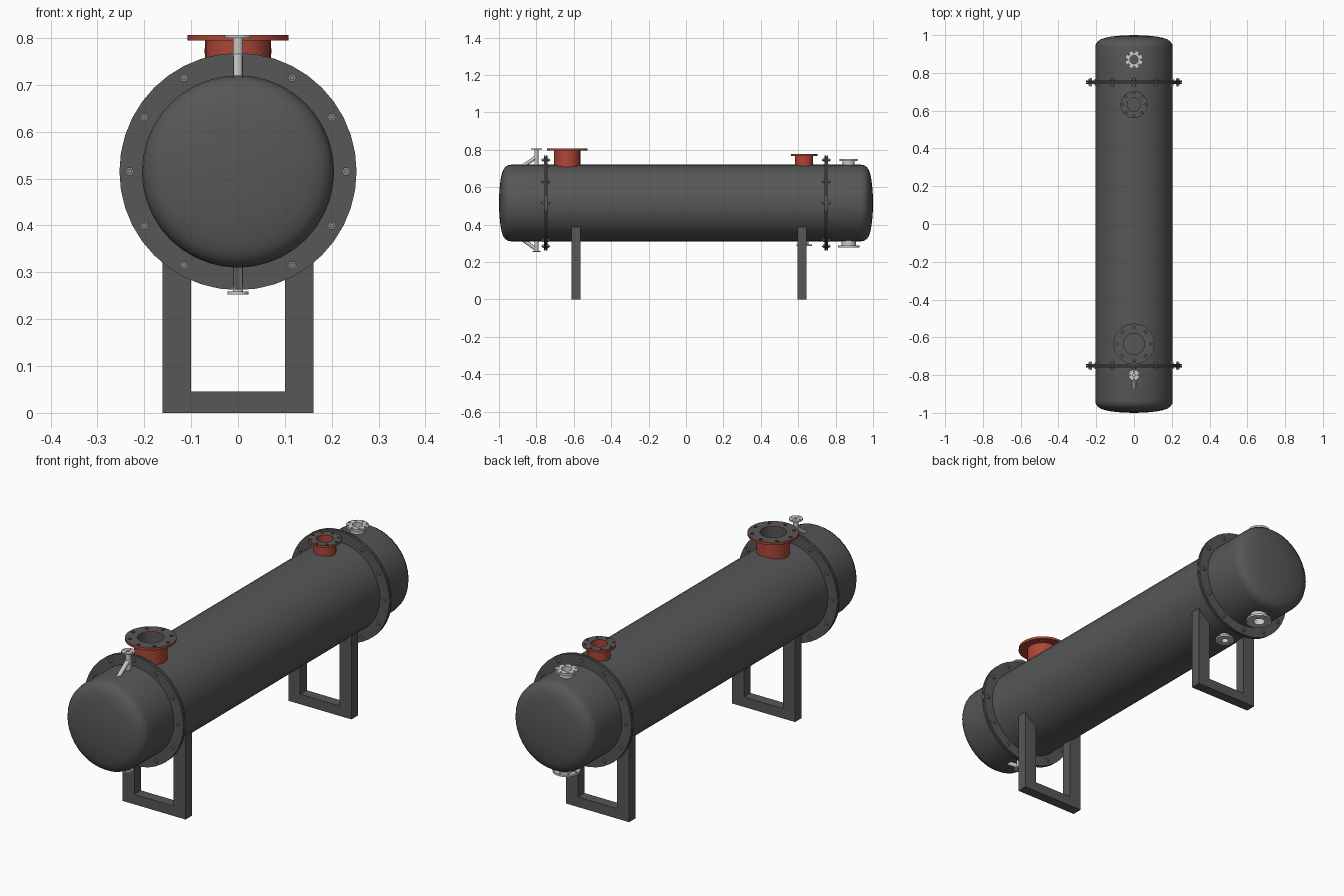
import bpy, bmesh, math
from mathutils import Matrix, Vector

if "Cube" in bpy.data.objects:
    bpy.data.objects.remove(bpy.data.objects["Cube"])

CZ = 0.515   # height of the shell axis
R = 0.205    # shell radius


def mat(name, r, g, b):
    m = bpy.data.materials.new(name)
    m.diffuse_color = (r, g, b, 1)
    m.use_nodes = True
    m.node_tree.nodes["Principled BSDF"].inputs["Base Color"].default_value = m.diffuse_color
    return m


DARK = mat("dark_grey", 0.095, 0.095, 0.095)
RED = mat("red", 0.42, 0.062, 0.037)
LIGHT = mat("light_grey", 0.58, 0.58, 0.58)
BOLT = mat("bolt_grey", 0.25, 0.25, 0.25)


def finish(name, bm, mats, M=Matrix(), rule=None):
    """Turn a bmesh into an object with clean normals and sharp edges kept."""
    bmesh.ops.remove_doubles(bm, verts=bm.verts, dist=1e-5)
    bmesh.ops.recalc_face_normals(bm, faces=bm.faces)
    for f in bm.faces:
        f.smooth = True
        if rule:
            f.material_index = rule(f)
    for e in bm.edges:
        e.smooth = len(e.link_faces) == 2 and e.calc_face_angle(0) < math.radians(30)
    bm.transform(M)
    me = bpy.data.meshes.new(name)
    bm.to_mesh(me)
    bm.free()
    for m in mats:
        me.materials.append(m)
    ob = bpy.data.objects.new(name, me)
    bpy.context.collection.objects.link(ob)
    return ob


def lathe(name, profile, mats, M=Matrix(), n=36, closed=False, rule=None):
    """Revolve (radius, height) points about local z."""
    bm = bmesh.new()
    pts = profile + profile[:1] if closed else profile
    rings = [[bm.verts.new((r * math.cos(2 * math.pi * i / n), r * math.sin(2 * math.pi * i / n), t))
              for i in range(n)] for r, t in pts]
    for a, b in zip(rings, rings[1:]):
        for i in range(n):
            j = (i + 1) % n
            bm.faces.new((a[i], a[j], b[j], b[i]))
    bmesh.ops.dissolve_degenerate(bm, dist=1e-6, edges=bm.edges)
    return finish(name, bm, mats, M, rule)


def rod(name, r, a, b, mats, n=16):
    """Solid cylinder between two points."""
    a, b = Vector(a), Vector(b)
    d = b - a
    M = Matrix.Translation(a) @ d.to_track_quat('Z', 'Y').to_matrix().to_4x4()
    return lathe(name, [(0, 0), (r, 0), (r, d.length), (0, d.length)], mats, M, n)


def flange(name, ro, ri, t0, t1, holes, rh, hole_r, mats, M, rule=None):
    """Flat ring with bolt holes, made from a filled 2D curve."""
    cu = bpy.data.curves.new(name, 'CURVE')
    cu.dimensions = '2D'
    cu.fill_mode = 'BOTH'
    cu.extrude = (t1 - t0) / 2

    def circle(x, y, r, n):
        s = cu.splines.new('POLY')
        s.points.add(n - 1)
        for i, p in enumerate(s.points):
            a = 2 * math.pi * i / n
            p.co = (x + r * math.cos(a), y + r * math.sin(a), 0, 1)
        s.use_cyclic_u = True

    circle(0, 0, ro, 32)
    circle(0, 0, ri, 32)
    for k in range(holes):
        a = 2 * math.pi * k / holes
        circle(rh * math.cos(a), rh * math.sin(a), hole_r, 10)
    tmp = bpy.data.objects.new("tmp", cu)
    bpy.context.collection.objects.link(tmp)
    dg = bpy.context.evaluated_depsgraph_get()
    me = bpy.data.meshes.new_from_object(tmp.evaluated_get(dg))
    bm = bmesh.new()
    bm.from_mesh(me)
    bpy.data.objects.remove(tmp)
    bpy.data.meshes.remove(me)
    for f in bm.faces:
        f.material_index = 0
    bm.transform(Matrix.Translation((0, 0, (t0 + t1) / 2)))
    return finish(name, bm, mats, M, rule)


def nozzle(name, y, down, pipe_r, bore, base, top, ro, thick, holes, hole_r, mats,
           flange_rule=None, pipe_rule=None):
    """Pipe stub with a bolted flange, square to the shell."""
    M = Matrix.Translation((0, y, CZ))
    if down:
        M = M @ Matrix.Rotation(math.pi, 4, 'X')
    lathe(name + "_pipe", [(pipe_r, base), (pipe_r, top - 0.001), (bore, top - 0.001), (bore, base)],
          mats, M, 28, True, pipe_rule)
    flange(name + "_flange", ro, bore, top - thick, top, holes, (ro + pipe_r) / 2, hole_r,
           mats, M, flange_rule)


# Shell barrel, domed channels, girth flanges and bolts
ALONG = Matrix.Translation((0, 0, CZ)) @ Matrix.Rotation(-math.pi / 2, 4, 'X')
lathe("shell", [(0, -0.75), (R, -0.75), (R, 0.75), (0, 0.75)], [DARK], ALONG, 40)
head = [(0, 0.75), (R, 0.75), (R, 0.935), (0.202, 0.952), (0.193, 0.966), (0.178, 0.977),
        (0.155, 0.985), (0.12, 0.992), (0.065, 0.998), (0, 1.0)]
for side, s in (("front", -1), ("rear", 1)):
    M = ALONG if s > 0 else ALONG @ Matrix.Rotation(math.pi, 4, 'X')
    lathe(side + "_channel", head, [DARK], M, 40)
    for part, c in (("shell_flange", 0.745), ("channel_flange", 0.755)):
        lathe(side + "_" + part, [(0.19, c - 0.004), (0.253, c - 0.004), (0.253, c + 0.004), (0.19, c + 0.004)],
              [DARK], M, 40, True)
    lathe(side + "_gasket", [(0.19, 0.748), (0.245, 0.748), (0.245, 0.752), (0.19, 0.752)], [DARK], M, 40, True)
    for k in range(12):
        a = math.pi * k / 6
        x, z = 0.231 * math.cos(a), CZ + 0.231 * math.sin(a)
        y = s * 0.75
        rod(f"{side}_bolt_{k}", 0.005, (x, y - 0.022, z), (x, y + 0.022, z), [BOLT], 8)
        for e in (-1, 1):
            rod(f"{side}_nut_{k}", 0.0095, (x, y + e * 0.009, z), (x, y + e * 0.017, z), [BOLT], 6)

# Red shell nozzles with dark flange faces
top_dark = lambda f: 1 if f.normal.z > 0.9 else 0
bore_dark = lambda f: 1 if f.normal.dot(Vector((*f.calc_center_median().xy, 0))) < -0.001 else 0
nozzle("large_red_nozzle", -0.635, False, 0.07, 0.056, 0.18, 0.291, 0.108, 0.011, 8, 0.008,
       [RED, DARK], top_dark, bore_dark)
nozzle("small_red_nozzle", 0.632, False, 0.048, 0.036, 0.185, 0.262, 0.071, 0.01, 8, 0.006,
       [RED, DARK], top_dark)

# Light channel nozzles and the shell drain
nozzle("rear_top_nozzle", 0.87, False, 0.032, 0.022, 0.19, 0.235, 0.048, 0.009, 8, 0.005, [LIGHT])
nozzle("rear_bottom_nozzle", 0.87, True, 0.038, 0.026, 0.19, 0.237, 0.058, 0.009, 8, 0.005, [LIGHT])
nozzle("shell_drain", 0.632, True, 0.024, 0.016, 0.19, 0.23, 0.042, 0.008, 4, 0.005, [LIGHT])

# Front vent and drain, each with a slanted pipe
for name, down, top, ro in (("front_vent", False, 0.291, 0.029), ("front_drain", True, 0.262, 0.022)):
    nozzle(name, -0.80, down, 0.011, 0.007, 0.19, top, ro, 0.006, 4, 0.003, [LIGHT])
    s = -1 if down else 1
    rod(name + "_slanted_pipe", 0.01, (0, -0.875, CZ + s * 0.195), (0, -0.80, CZ + s * 0.247), [LIGHT])

# Support frames: U-shaped profile pushed through its depth
U = [(-0.161, 0), (0.161, 0), (0.161, 0.388), (0.1, 0.388), (0.1, 0.046),
     (-0.1, 0.046), (-0.1, 0.388), (-0.161, 0.388)]
for name, y in (("front_support", -0.588), ("rear_support", 0.62)):
    bm = bmesh.new()
    face = bm.faces.new([bm.verts.new((x, y - 0.024, z)) for x, z in U])
    ext = bmesh.ops.extrude_face_region(bm, geom=[face])
    for v in ext["geom"]:
        if isinstance(v, bmesh.types.BMVert):
            v.co.y += 0.048
    if not face.is_valid or len(face.link_loops if hasattr(face, "link_loops") else face.loops) == 0:
        pass
    elif all(len(e.link_faces) == 1 for e in face.edges):
        bm.faces.remove(face)
    finish(name, bm, [DARK])
